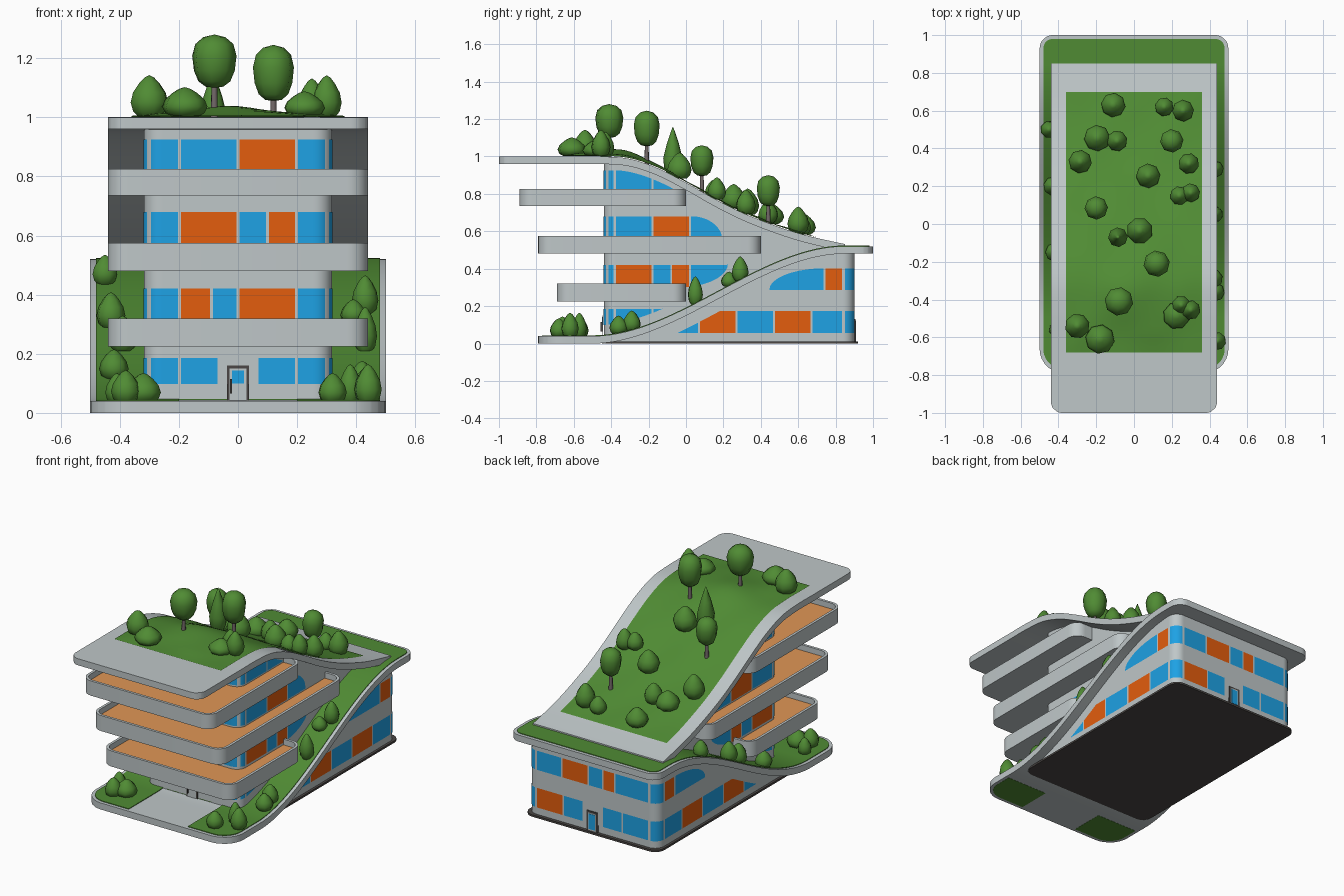
import bpy, bmesh, math, random

if "Cube" in bpy.data.objects:
    bpy.data.objects.remove(bpy.data.objects["Cube"])
random.seed(4)

def mat(name, r, g, b):
    m = bpy.data.materials.new(name)
    m.diffuse_color = (r, g, b, 1)
    m.use_nodes = True
    m.node_tree.nodes["Principled BSDF"].inputs["Base Color"].default_value = m.diffuse_color
    return m

GREY = mat("pale_concrete", .52, .57, .58)
BLUE = mat("blue_glass", .013, .36, .78)
ORANGE = mat("orange_panel", .77, .11, .004)
GREEN = mat("grass_green", .08, .26, .034)
TAN = mat("timber_deck", .75, .31, .092)
DARK = mat("dark_base", .07, .062, .058)
BARK = mat("bark", .17, .14, .14)

def finish(name, bm, mats, smooth=True, fix=True, angle=30):
    bmesh.ops.remove_doubles(bm, verts=bm.verts, dist=1e-5)
    if fix:
        bmesh.ops.recalc_face_normals(bm, faces=bm.faces)
    me = bpy.data.meshes.new(name)
    bm.to_mesh(me)
    bm.free()
    for m in mats:
        me.materials.append(m)
    if smooth:
        me.polygons.foreach_set("use_smooth", [True] * len(me.polygons))
        me.set_sharp_from_angle(angle=math.radians(angle))
    ob = bpy.data.objects.new(name, me)
    bpy.context.collection.objects.link(ob)
    return ob

# Height curves along y: rising ramp and falling roof
def ramp(y):
    t = min(max((y + .5) / 1.35, 0), 1)
    return .04 + .48 * t * t * (3 - 2 * t)

ROOF = [1, 1, .987, .937, .86, .775, .70, .64, .59, .553, .525]
def roof(y):
    u = (y + .6) / .15
    if u <= 0:
        return 1.0
    i = min(int(u), 9)
    t = u - i
    p0, p1, p2, p3 = (ROOF[min(max(k, 0), 10)] for k in range(i - 1, i + 3))
    return p1 + .5 * t * (p2 - p0 + t * (2*p0 - 5*p1 + 4*p2 - p3 + t * (3*(p1 - p2) + p3 - p0)))

# Half width of a slab with rounded ends
def half_width(w, y0, y1, r0, r1):
    def f(y):
        for d, r in ((y - y0, r0), (y1 - y, r1)):
            if r and d < r:
                return w - r + math.sqrt(max(r * r - (r - d) ** 2, 0))
        return w
    return f

# Curved slab lofted along y between xl(y) and xr(y)
def loft(name, y0, y1, top, thick, xl, xr, m, lift=0.0):
    n = 70
    ys = [y0 + (y1 - y0) * i / n for i in range(n + 1)]
    ys += [e + s * d for e, s in ((y0, 1), (y1, -1)) for d in (.001, .004, .009, .03, .05)]
    bm = bmesh.new()
    prev = None
    for y in sorted(ys):
        z = top(y) + lift
        ring = [bm.verts.new(c) for c in ((xl(y), y, z), (xr(y), y, z),
                                          (xr(y), y, z - thick), (xl(y), y, z - thick))]
        if prev:
            for k in range(4):
                bm.faces.new((prev[k], prev[k-1], ring[k-1], ring[k]))
        else:
            bm.faces.new(ring)
        prev = ring
    bm.faces.new(prev)
    return finish(name, bm, [m])

# Ramp slab, roof slab and their planting beds
rw = half_width(.5, -.79, 1, .13, .07)
loft("ramp_slab", -.79, 1, ramp, .04, lambda y: -rw(y), rw, GREY)
fw = half_width(.44, -1, .85, .06, 0)
loft("roof_slab", -1, .85, roof, .04, lambda y: -fw(y), fw, GREY)
gw = half_width(.48, -.77, .98, .11, .05)
loft("ramp_grass", -.438, .98, ramp, .012, lambda y: -gw(y), gw, GREEN, .004)
for tag, y0, y1, d in (("front", -.77, -.56, .045), ("inner", -.56, -.438, .012)):
    loft(f"{tag}_bed_right", y0, y1, ramp, d, lambda y: .2, gw, GREEN, .004)
    loft(f"{tag}_bed_left", y0, y1, ramp, d, lambda y: -gw(y), lambda y: -.2, GREEN, .004)

# Gently mounded roof lawn
def mound(x, y):
    e = max(0, min(1, (.36 - abs(x)) / .1, (y + .68) / .1, (.7 - y) / .1))
    return .004 + e * (.032 * math.exp(-(x * x + (y + .35) ** 2) / .03)
                       + .005 * (1 + math.sin(17 * x + 3) * math.sin(13 * y)))
bm = bmesh.new()
nx, ny = 18, 46
g = [[bm.verts.new((x, y, roof(y) + mound(x, y))) for x in [-.36 + .72 * i / nx for i in range(nx + 1)]]
     for y in [-.68 + 1.38 * j / ny for j in range(ny + 1)]]
for j in range(ny):
    for i in range(nx):
        bm.faces.new((g[j][i], g[j][i+1], g[j+1][i+1], g[j+1][i]))
finish("roof_lawn", bm, [GREEN], fix=False)

# U-shaped footprint: two sides joined by a rounded end (s = -1 front, +1 back)
def footprint(w, near, far, r, s):
    n = round(abs(near - s * r - far) / .005)
    pts = [(w, far + (near - s * r - far) * i / n) for i in range(n)]
    for k in range(10):
        a = math.pi / 20 * k
        pts.append((w - r + r * math.cos(a), near - s * r + s * r * math.sin(a)))
    n = round((w - r) / .005)
    pts += [((w - r) * (1 - i / n), near) for i in range(n + 1)]
    return pts + [(-x, y) for x, y in pts[-2::-1]]

# Vertical skin over a footprint, clipped by height functions
def skin(name, pts, lo, hi, s, mats, rule=None):
    bm = bmesh.new()
    for a, b in zip(pts, pts[1:]):
        la, lb, ha, hb = lo(a[1]), lo(b[1]), hi(a[1]), hi(b[1])
        if ha <= la and hb <= lb:
            continue
        q = [(*a, la), (*b, lb), (*b, max(hb, lb)), (*a, max(ha, la))]
        f = bm.faces.new([bm.verts.new(c) for c in (q if s > 0 else q[::-1])])
        if rule:
            f.material_index = rule((a[0] + b[0]) / 2, (a[1] + b[1]) / 2)
    finish(name, bm, mats, fix=False)

# Window band: 0 glass, 1 orange panel, 2 mullion or wall
def windows(name, w, near, far, s, lo, hi, end_breaks, end_orange, side_breaks, side_orange, gap=0):
    def rule(x, y):
        side = abs(x) > w - .055 and abs(y - near) > .055
        v = y if side else x
        if not side and abs(x) < gap:
            return 2
        if any(abs(v - k) < .005 for k in (side_breaks if side else end_breaks)):
            return 2
        return int(any(p < v < q for p, q in (side_orange if side else end_orange)))
    skin(name, footprint(w + .002, near + s * .002, far, .062, s), lo, hi, s, [BLUE, ORANGE, GREY], rule)

# Elliptical bulge used for the swooping window ends
def bulge(y, c, a):
    return math.sqrt(max(0, 1 - (max(0, y - c) / a) ** 2))

# Tower and lower rear building
skin("tower_wall", footprint(.318, -.438, .82, .06, -1), lambda y: .02, lambda y: roof(y) - .02, -1, [GREY])
skin("rear_wall", footprint(.44, .9, -.44, .06, 1), lambda y: 0, lambda y: ramp(y) - .02, 1, [GREY])
TB, SB = [-.2, 0, .2, -.3, .3], [-.38, -.18, .02]
windows("tower_windows_1", .318, -.438, .3, -1, lambda y: max(.09, ramp(y) + .055), lambda y: .185,
        TB, [], SB, [], .07)
windows("tower_windows_2", .318, -.438, .3, -1, lambda y: .43 - .13 * bulge(y, -.04, .265), lambda y: .42,
        TB + [-.09], [(-.2, -.09), (0, .2)], SB + [-.08], [(-.38, -.18), (-.08, .02)])
windows("tower_windows_3", .318, -.438, .3, -1, lambda y: .55, lambda y: .55 + .13 * bulge(y, .03, .165),
        TB + [.1], [(-.2, 0), (.1, .2)], SB, [(-.18, .02)])
windows("tower_windows_4", .318, -.438, .3, -1, lambda y: .8, lambda y: min(.925, roof(y) - .07),
        TB, [(0, .2)], SB, [])
RB = [.07, .27, .47, .67, .84]
windows("rear_windows_1", .44, .9, -.2, 1, lambda y: .055, lambda y: min(.175, ramp(y) - .11),
        [-.38, -.2, .2, .38], [(.2, .38)], RB, [(.07, .27), (.47, .67)], .07)
windows("rear_windows_2", .44, .9, -.2, 1, lambda y: .285, lambda y: .285 + .117 * bulge(-y, -.74, .295),
        [-.38, -.15, -.07, .03, .21, .38], [(.03, .21), (-.15, -.07)], [.74, .84], [(.74, .84)])

# Rounded plate, optionally with a sunken deck inside a parapet
def plate(name, w, y0, y1, z0, z1, r, mats, deck=0):
    bm = bmesh.new()
    pts = []
    for cx, cy, a0 in ((w-r, y1-r, 0), (r-w, y1-r, 90), (r-w, y0+r, 180), (w-r, y0+r, 270)):
        for k in range(9):
            a = math.radians(a0 + 90 * k / 8)
            pts.append(bm.verts.new((cx + r * math.cos(a), cy + r * math.sin(a), z0)))
    f = bm.faces.new(pts)
    ext = bmesh.ops.extrude_face_region(bm, geom=[f])["geom"]
    bmesh.ops.translate(bm, verts=[v for v in ext if isinstance(v, bmesh.types.BMVert)], vec=(0, 0, z1 - z0))
    bmesh.ops.recalc_face_normals(bm, faces=bm.faces)
    if deck:
        top = max(bm.faces, key=lambda q: q.calc_center_median().z)
        bmesh.ops.inset_region(bm, faces=[top], thickness=.016)
        low = bmesh.ops.extrude_discrete_faces(bm, faces=[top])["faces"][0]
        low.material_index = 1
        bmesh.ops.translate(bm, verts=low.verts, vec=(0, 0, -deck))
    finish(name, bm, mats, fix=False)

plate("base_plate", .455, -.45, .92, 0, .012, .06, [DARK])
for i, (y0, y1, z0, z1) in enumerate([(-.69, 0, .225, .32), (-.79, .4, .48, .575), (-.89, 0, .735, .825)]):
    plate(f"balcony_{i+1}", .44, y0, y1, z0, z1, .07, [GREY, TAN], .035)

# Doors as nested thin plates
def box(name, x0, x1, y0, y1, z0, z1, m):
    bm = bmesh.new()
    bmesh.ops.create_cube(bm, size=1)
    for v in bm.verts:
        v.co = ((x0+x1)/2 + v.co.x*(x1-x0), (y0+y1)/2 + v.co.y*(y1-y0), (z0+z1)/2 + v.co.z*(z1-z0))
    finish(name, bm, [m], False)
for tag, y, s, z in (("front", -.438, -1, .04), ("back", .9, 1, .012)):
    for part, hw, z0, z1, d, m in (("frame", .038, 0, .12, .006, DARK), ("jamb", .028, 0, .11, .008, GREY),
                                   ("leaf", .021, .06 if s < 0 else .01, .103, .01, BLUE)):
        box(f"{tag}_door_{part}", -hw, hw, y - .005, y + s * d, z + z0, z + z1, m)
box("front_door_handle", -.027, -.021, -.456, -.446, .065, .115, DARK)

# Plants: eight-sided turned shapes
SHAPES = {"bush": [(0, .58), (.12, .86), (.34, 1), (.58, .87), (.8, .55), (.94, .26), (1, 0)],
          "cone": [(0, .55), (.15, .9), (.35, 1), (.65, .62), (.9, .2), (1, 0)],
          "crown": [(0, 0), (.02, .4), (.12, .72), (.32, .92), (.6, 1), (.82, .86), (.95, .5), (1, 0)],
          "trunk": [(0, 1), (1, .7)]}
def turned(name, kind, x, y, z, r, h, m):
    bm = bmesh.new()
    a0, prev = random.random() * 6, None
    for t, q in SHAPES[kind]:
        ring = [bm.verts.new((x + r*q*math.cos(a0 + k*math.pi/4), y + r*q*math.sin(a0 + k*math.pi/4), z + h*t))
                for k in range(8)]
        if prev:
            for k in range(8):
                bm.faces.new((prev[k-1], prev[k], ring[k], ring[k-1]))
        prev = ring
    finish(name, bm, [m], angle=75)

# Roof trees (x, y, crown radius, crown base, crown height)
for i, (x, y, r, z0, h) in enumerate([(-.08, -.41, .076, 1.1, .18), (.12, -.21, .07, 1.055, .19),
                                      (-.2, .085, .062, .895, .165), (.2, .44, .062, .735, .165)]):
    z = roof(y)
    turned(f"tree_trunk_{i+1}", "trunk", x, y, z - .01, .013, z0 + .04 - z, BARK)
    turned(f"tree_crown_{i+1}", "crown", x, y, z0, r, h, GREEN)

# Roof bushes (x, y, radius, height)
for i, (x, y, r, h) in enumerate([
        (-.11, .63, .065, .11), (.16, .62, .05, .1), (.26, .6, .058, .14), (-.195, .455, .07, .11),
        (-.09, .44, .055, .12), (-.285, .33, .062, .14), (.29, .32, .055, .13), (.075, .255, .065, .13),
        (.24, .15, .05, .1), (.3, .165, .05, .12), (-.085, -.07, .052, .26), (.03, -.035, .07, .14),
        (-.3, -.54, .066, .14), (-.18, -.61, .078, .1), (.225, -.485, .072, .085),
        (.25, -.43, .05, .13), (.3, -.455, .052, .14)]):
    turned(f"roof_bush_{i+1}", "cone" if h > .2 else "bush", x, y, roof(y) + .002, r, h, GREEN)

# Ramp and front bed bushes
for i, (x, y, r, h) in enumerate([
        (.44, -.62, .048, .13), (.32, -.68, .05, .1), (.38, -.57, .04, .13), (.43, -.36, .05, .1), (.42, -.29, .05, .11),
        (.43, .05, .042, .15), (.39, .23, .045, .08), (.43, .29, .045, .13),
        (-.32, -.62, .062, .1), (-.38, -.66, .05, .11), (-.41, -.56, .04, .1), (-.42, -.15, .05, .1),
        (-.39, .05, .05, .12), (-.43, .2, .05, .12), (-.45, .5, .045, .1)]):
    turned(f"ramp_bush_{i+1}", "bush", x, y, ramp(y) - .005, r, h, GREEN)
